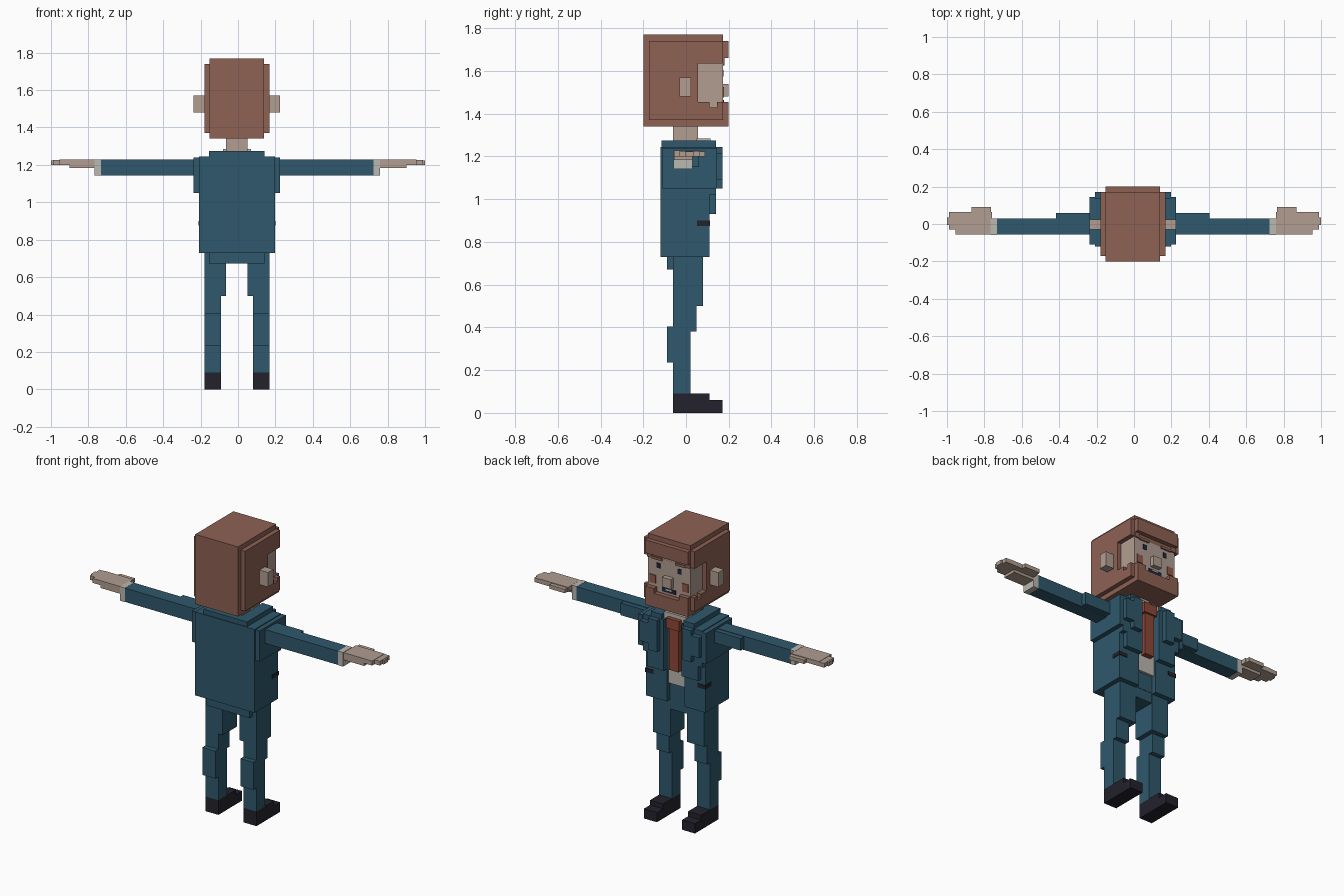
import bpy, bmesh

CX = -0.006  # symmetry plane of the figure


def material(name, rgb):
    m = bpy.data.materials.new(name)
    m.diffuse_color = (*rgb, 1)
    return m


HAIR = material("brown hair", (0.27, 0.12, 0.088))
SKIN = material("skin", (0.44, 0.34, 0.285))
SUIT = material("blue suit", (0.028, 0.098, 0.15))
SHOE = material("black leather", (0.017, 0.016, 0.026))
SHIRT = material("off white shirt", (0.50, 0.48, 0.44))
TIE = material("red tie", (0.27, 0.065, 0.042))
BLUSH = material("blush", (0.29, 0.105, 0.07))
EYE = material("dark eye", (0.012, 0.022, 0.045))


def part(name, mat, boxes, mirror=False, centre=CX):
    """Boxes are (x0, x1, y0, y1, z0, z1), with x measured from the centre."""
    bm = bmesh.new()
    for x0, x1, y0, y1, z0, z1 in boxes:
        spans = [(x0, x1), (-x1, -x0)] if mirror else [(x0, x1)]
        for a, b in spans:
            verts = bmesh.ops.create_cube(bm, size=1)["verts"]
            for v in verts:
                v.co.x = centre + (b if v.co.x > 0 else a)
                v.co.y = y1 if v.co.y > 0 else y0
                v.co.z = z1 if v.co.z > 0 else z0
    me = bpy.data.meshes.new(name)
    bm.to_mesh(me)
    bm.free()
    me.materials.append(mat)
    ob = bpy.data.objects.new(name, me)
    bpy.context.collection.objects.link(ob)


# Head: hair shell, sideburns and beard around a recessed face
part("hair", HAIR, [
    (-0.146, 0.146, -0.20, 0.055, 1.34, 1.77),
    (-0.146, 0.146, 0.055, 0.172, 1.655, 1.77),
    (-0.146, 0.146, 0.172, 0.20, 1.66, 1.74),
    (-0.174, 0.174, -0.172, 0.055, 1.37, 1.74),
    (-0.174, 0.174, 0.055, 0.172, 1.635, 1.74),
])
part("hair_fringe", HAIR, [(0.115, 0.146, 0.172, 0.18, 1.63, 1.66),
                           (0.045, 0.115, 0.172, 0.18, 1.625, 1.64)], mirror=True)
part("beard", HAIR, [
    (-0.146, 0.146, 0.055, 0.20, 1.34, 1.425),
    (-0.174, 0.174, 0.055, 0.172, 1.37, 1.43),
])
part("beard_sides", HAIR, [(0.085, 0.146, 0.172, 0.20, 1.425, 1.455),
                           (0.146, 0.174, 0.055, 0.11, 1.43, 1.455),
                           (0.146, 0.174, 0.145, 0.172, 1.43, 1.455)], mirror=True)
part("face", SKIN, [(-0.146, 0.146, 0.055, 0.172, 1.425, 1.655),
                    (-0.03, 0.03, 0.172, 0.20, 1.48, 1.54)])
part("ear", SKIN, [(0.174, 0.231, -0.03, 0.023, 1.48, 1.57)], mirror=True)
part("neck", SKIN, [(-0.058, 0.058, -0.06, 0.056, 1.26, 1.345)])

# Painted face details
part("eye", EYE, [(0.06, 0.085, 0.172, 0.176, 1.575, 1.605)], mirror=True)
part("cheek", BLUSH, [(0.09, 0.13, 0.172, 0.177, 1.475, 1.525)], mirror=True)
part("mouth", EYE, [(-0.045, 0.045, 0.172, 0.177, 1.44, 1.465)])
part("teeth", SHIRT, [(-0.02, 0.02, 0.177, 0.179, 1.453, 1.463)])

# Jacket: back, open front panels, lapels, shoulders and collar
part("jacket_back", SUIT, [
    (-0.203, 0.203, -0.12, 0.05, 0.73, 1.245),
    (-0.148, 0.148, -0.115, -0.06, 1.245, 1.275),
    (-0.148, 0.148, -0.06, 0.05, 1.245, 1.262),
])
part("jacket_front", SUIT, [
    (0.06, 0.203, 0.05, 0.11, 0.73, 1.245),
    (0.06, 0.175, 0.11, 0.14, 0.93, 1.245),
    (0.085, 0.148, 0.14, 0.17, 1.05, 1.245),
    (0.148, 0.203, 0.14, 0.17, 1.09, 1.215),
    (0.175, 0.203, 0.11, 0.14, 1.02, 1.245),
    (0.075, 0.148, -0.06, 0.14, 1.245, 1.275),
], mirror=True)
part("shoulder", SUIT, [(0.203, 0.231, -0.11, 0.145, 1.05, 1.24)], mirror=True)
part("pocket", SHOE, [(0.15, 0.206, 0.052, 0.113, 0.875, 0.9)], mirror=True)

# Shirt front and tie
part("shirt", SHIRT, [(-0.06, 0.06, 0.05, 0.095, 0.84, 1.262),
                      (-0.075, 0.075, 0.05, 0.115, 1.245, 1.285)])
part("tie", TIE, [(-0.032, 0.032, 0.095, 0.128, 0.94, 1.2),
                  (-0.045, 0.045, 0.095, 0.14, 1.2, 1.262)])

# Trousers
part("hips", SUIT, [(-0.148, 0.148, -0.09, 0.078, 0.672, 0.735),
                    (-0.06, 0.06, 0.05, 0.08, 0.735, 0.84)])
part("leg", SUIT, [
    (0.057, 0.174, -0.06, 0.08, 0.5, 0.73),
    (0.086, 0.174, -0.06, 0.05, 0.38, 0.5),
    (0.086, 0.174, -0.06, 0.022, 0.09, 0.38),
    (0.086, 0.174, -0.09, -0.06, 0.235, 0.405),
], mirror=True)
part("shoe", SHOE, [(0.086, 0.174, -0.06, 0.17, 0, 0.06),
                    (0.086, 0.174, -0.06, 0.11, 0.06, 0.09)], mirror=True)

# Sleeves, cuffs and hands
part("sleeve", SUIT, [(0.2, 0.733, -0.057, 0.03, 1.143, 1.228),
                      (0.2, 0.41, 0.03, 0.06, 1.15, 1.225)], mirror=True)
part("cuff", SHIRT, [(0.728, 0.762, -0.058, 0.03, 1.142, 1.229)],
     mirror=True, centre=-0.004)
part("hand", SKIN, [
    (0.76, 0.955, -0.055, 0.065, 1.2, 1.228),
    (0.955, 0.99, -0.03, 0.065, 1.2, 1.226),
    (0.99, 1.0, -0.005, 0.035, 1.2, 1.224),
    (0.76, 0.9, -0.055, 0.03, 1.183, 1.2),
    (0.765, 0.87, 0.065, 0.09, 1.2, 1.224),
], mirror=True, centre=0)
